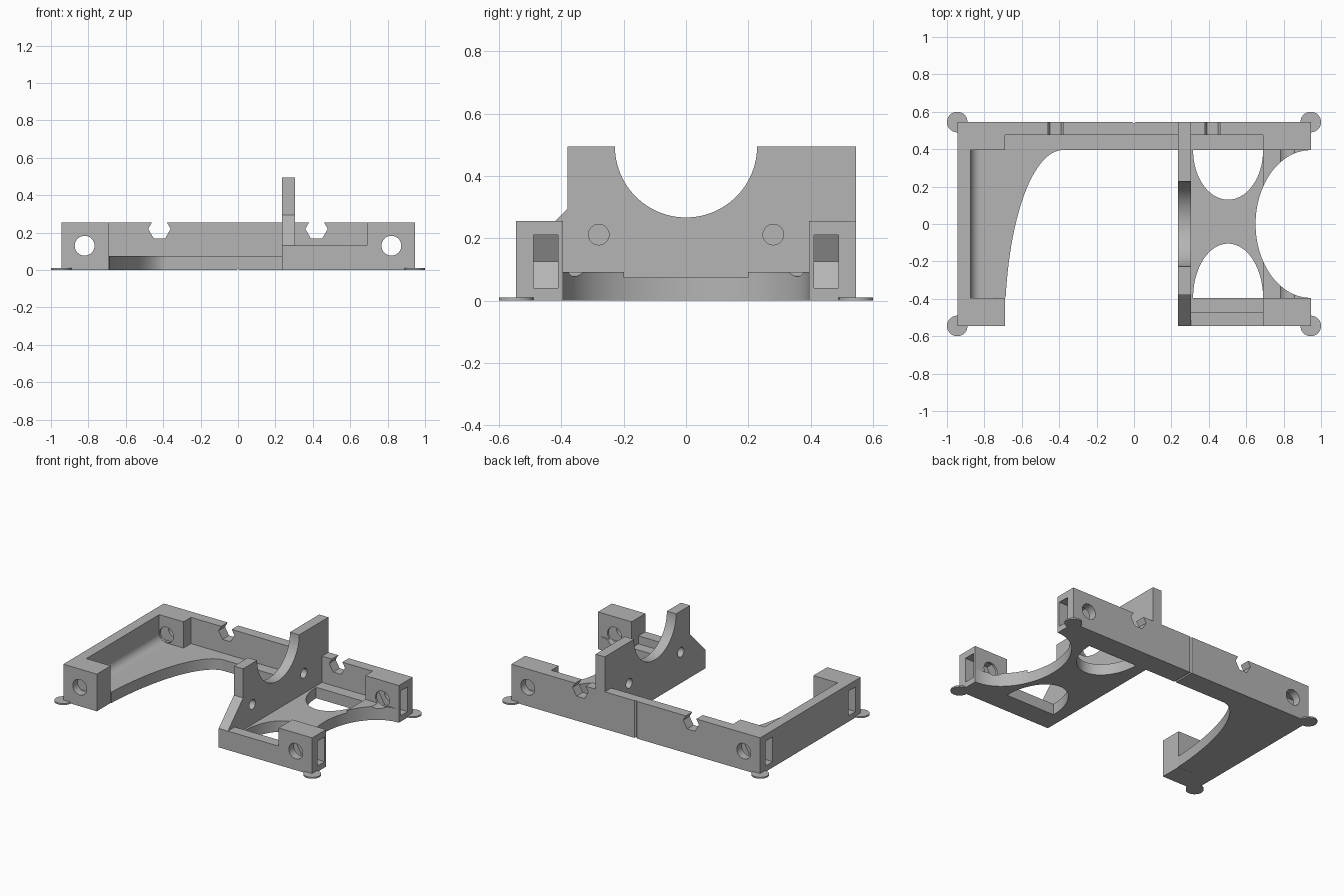
import bpy, bmesh, math
from mathutils import Vector

if "Cube" in bpy.data.objects:
    bpy.data.objects.remove(bpy.data.objects["Cube"], do_unlink=True)

grey = bpy.data.materials.new("matte_grey")
grey.use_nodes = True
tone = (0.46, 0.46, 0.46, 1)
grey.diffuse_color = tone
grey.node_tree.nodes["Principled BSDF"].inputs["Base Color"].default_value = tone


def prism(name, points, axis, lo, hi):
    """Extrude a flat profile along one axis; the other two axes carry the profile."""
    place = {"x": lambda p, d: (d, p[0], p[1]),
             "y": lambda p, d: (p[0], d, p[1]),
             "z": lambda p, d: (p[0], p[1], d)}[axis]
    bm = bmesh.new()
    face = bm.faces.new([bm.verts.new(place(p, lo)) for p in points])
    ext = bmesh.ops.extrude_face_region(bm, geom=[face])
    verts = [v for v in ext["geom"] if isinstance(v, bmesh.types.BMVert)]
    shift = Vector(place((0, 0), hi - lo))
    bmesh.ops.translate(bm, verts=verts, vec=shift)
    bmesh.ops.recalc_face_normals(bm, faces=bm.faces)
    mesh = bpy.data.meshes.new(name)
    bm.to_mesh(mesh)
    bm.free()
    mesh.materials.append(grey)
    obj = bpy.data.objects.new(name, mesh)
    bpy.context.collection.objects.link(obj)
    return obj


def box(name, x0, x1, y0, y1, z0, z1):
    return prism(name, [(x0, y0), (x1, y0), (x1, y1), (x0, y1)], "z", z0, z1)


def arc(cx, cy, a, b, start=0, end=360, n=48):
    """Points on an ellipse; a full turn leaves out the repeated last point."""
    count = n if end - start == 360 else n + 1
    angles = [math.radians(start + (end - start) * i / n) for i in range(count)]
    return [(cx + a * math.cos(t), cy + b * math.sin(t)) for t in angles]


def cut(obj, cutters):
    bpy.context.view_layer.objects.active = obj
    for c in cutters:
        c.hide_render = True
        mod = obj.modifiers.new("cut", "BOOLEAN")
        mod.operation, mod.solver, mod.object = "DIFFERENCE", "EXACT", c
        bpy.ops.object.modifier_apply(modifier=mod.name)


X, Y, H = 0.945, 0.545, 0.255   # half length, half width, wall height
BX, BY = 0.69, 0.395            # inner edges of the corner blocks
RAIL, FLOOR = 0.47, 0.075
HX, HZ = 0.82, 0.13             # bolt hole axis
CX0, CX1 = 0.235, 0.305         # cradle faces
parts, helpers = [], []

# Cutters: bolt bores, nut slots, wall notches, groove
bores = {s: prism("bore_cutter", arc(s * HX, HZ, 0.053, 0.053, n=32), "y", -1, 1)
         for s in (-1, 1)}
helpers += bores.values()
notches = [prism("notch_cutter", arc(s * 0.42, 0.22, 0.06, 0.06, n=6), "y", RAIL - 0.1, 1)
           for s in (-1, 1)]
back_groove = prism("back_groove_cutter", arc(0, Y, 0.008, 0.008, n=4), "z", -1, 1)
under_groove = prism("under_groove_cutter", arc(0, 0, 0.008, 0.008, n=4), "y", 0, 1)
helpers += notches + [back_groove, under_groove]

# Corner blocks with bolt hole and nut slot, and round feet
for sx, side in ((-1, "right"), (1, "left")):
    for sy, end in ((-1, "front"), (1, "rear")):
        xs, ys = sorted((sx * BX, sx * X)), sorted((sy * BY, sy * Y))
        block = box(f"{end}_{side}_block", *xs, *ys, 0, H)
        slot_shape = [(sx * x, z) for x, z in
                      ((0.722, 0.125), (0.771, 0.04), (1, 0.04), (1, 0.21), (0.771, 0.21))]
        slot = prism("slot_cutter", slot_shape, "y", *sorted((sy * 0.41, sy * 0.49)))
        helpers.append(slot)
        cut(block, [bores[sx], slot])
        foot = prism(f"{end}_{side}_foot", arc(sx * X, sy * Y, 0.055, 0.055, n=32),
                     "z", 0, 0.01)
        parts += [block, foot]

# Rear wall and the ledge at its foot
rear_wall = box("rear_wall", -BX, BX, 0.475, Y, 0, H)
cut(rear_wall, notches + [back_groove, under_groove])
rear_ledge = box("rear_ledge", -BX, BX, BY, 0.475, 0, FLOOR)
cut(rear_ledge, [under_groove])
parts += [rear_wall, rear_ledge]

# Right side wall, filleted into its floor
fillet = arc(-HX, HZ, 0.055, 0.055, 180, 270, 16)
parts.append(prism("right_side_wall",
                   [(-X, 0), (-X, H), (-0.875, H)] + fillet + [(-HX, 0)], "y", -BY, BY))

# Right floor with a sweeping inner edge
parts.append(prism("right_floor",
                   [(-HX, -BY), (-HX, BY)] + arc(-0.38, -0.54, 0.31, 0.935, 90, 171, 40),
                   "z", 0, FLOOR))

# Left floor and raised pad, opened by elliptical cutouts
end_cut = prism("end_cutter", arc(X, 0, 0.295, BY, n=96), "z", -1, 1)
rear_arch = prism("rear_arch_cutter", arc(0.503, BY, 0.187, 0.265, 180, 360.1), "z", -1, 1)
front_arch = prism("front_arch_cutter", arc(0.503, -BY, 0.187, 0.29, 0, 180), "z", -1, 1)
helpers += [end_cut, rear_arch, front_arch]
left_floor = box("left_floor", CX1, BX, -RAIL, BY, 0, FLOOR)
cut(left_floor, [end_cut, rear_arch, front_arch])
left_pad = box("left_pad", BX, X, -BY, BY, 0, 0.092)
cut(left_pad, [end_cut, bores[1]])
parts += [left_floor, left_pad]

# Low front rail
parts.append(box("front_rail", CX1, BX, -Y, -RAIL, 0, 0.13))

# Upright cradle plate with a half-round seat and two pin holes
profile = [(-Y, 0), (-Y, 0.13), (-0.38, 0.295), (-0.38, 0.495)]
profile += arc(0, 0.495, 0.228, 0.228, 180, 360.1) + [(Y, 0.495), (Y, 0)]
cradle = prism("cradle_plate", profile, "x", CX0, CX1)
pins = [prism("pin_cutter", arc(s * 0.28, 0.212, 0.033, 0.033, n=32), "x", 0, 0.5)
        for s in (-1, 1)]
helpers += pins
cut(cradle, pins)
parts.append(cradle)

# Drop the helpers and shade curved faces smooth
for h in helpers:
    bpy.data.objects.remove(h, do_unlink=True)
bpy.ops.object.select_all(action="DESELECT")
for p in parts:
    p.select_set(True)
bpy.context.view_layer.objects.active = parts[0]
bpy.ops.object.shade_smooth_by_angle(angle=math.radians(30))
